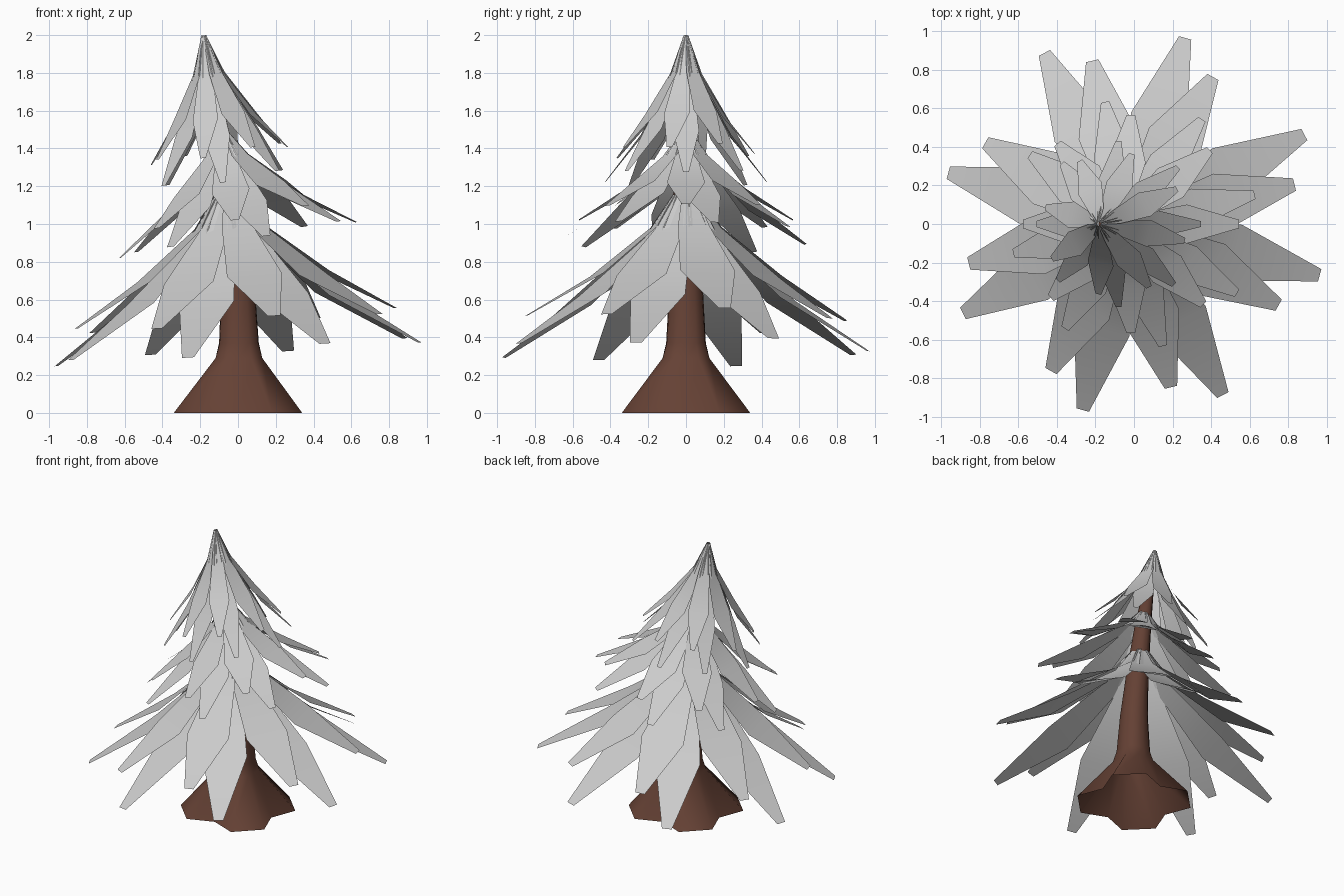
import bpy, bmesh, math
from mathutils import Matrix, Vector

if "Cube" in bpy.data.objects:
    bpy.data.objects.remove(bpy.data.objects["Cube"])


def finish(name, bm, mat=None, angle=40):
    me = bpy.data.meshes.new(name)
    bm.to_mesh(me)
    bm.free()
    ob = bpy.data.objects.new(name, me)
    bpy.context.collection.objects.link(ob)
    if mat:
        me.materials.append(mat)
    bpy.ops.object.select_all(action='DESELECT')
    bpy.context.view_layer.objects.active = ob
    ob.select_set(True)
    bpy.ops.object.shade_smooth_by_angle(angle=math.radians(angle))
    return ob


# Bough outline: radial fraction, drop fraction, half width
BOUGH = [(0.025, 0.0, 0.018), (0.2, 0.33, 0.085), (0.56, 0.69, 0.15), (1.0, 1.0, 0.033)]
# Four boughs per quarter turn: angle, reach, drop (long low ones, short high ones)
QUARTER = [(0, 1.0, 1.0), (-13.5, 0.87, 0.82), (43, 1.0, 0.97), (29, 0.87, 0.79)]


def tier(name, centre, reach, height, width, turn, tilt):
    """A ring of sixteen drooping boughs, tilted with the leaning trunk."""
    bm = bmesh.new()
    place = Matrix.Translation(centre) @ Matrix.Rotation(-tilt, 4, 'Y')
    for quarter in range(4):
        for angle, r, d in QUARTER:
            m = place @ Matrix.Rotation(math.radians(angle + turn + 90 * quarter), 4, 'Z')
            rows = []
            for f, drop, w in BOUGH:
                z = height * (1 - d * drop)
                rows.append([bm.verts.new(m @ Vector((f * r * reach, s * w * width, z)))
                             for s in (-1, 1)])
            for a, b in zip(rows, rows[1:]):
                bm.faces.new((a[0], b[0], b[1], a[1]))
    return finish(name, bm)


tier("lower_boughs", (0, 0, 0.31), 1.0, 0.91, 1.0, 74.6, 0.065)
tier("middle_boughs", (0, 0, 0.915), 0.65, 0.6, 0.67, 13.5, 0.15)
tier("upper_boughs", (-0.08, 0, 1.22), 0.43, 0.785, 0.46, 0, 0.13)

# Trunk: leaning tapered tube flaring into four root lobes, open underneath
bark = bpy.data.materials.new("bark")
bark.diffuse_color = (0.13, 0.053, 0.035, 1)
bark.use_nodes = True
bark.node_tree.nodes["Principled BSDF"].inputs["Base Color"].default_value = bark.diffuse_color
bm = bmesh.new()
SIDES = 12
# height, centre x, lobe radius, notch radius
SECTIONS = [(0, 0, 0.385, 0.27), (0.29, 0.005, 0.14, 0.12), (0.37, 0.005, 0.115, 0.105),
            (0.65, 0.0, 0.095, 0.09), (1.0, -0.03, 0.075, 0.075), (1.4, -0.08, 0.055, 0.055),
            (1.9, -0.165, 0.018, 0.018)]
rings = []
for z, cx, lobe, notch in SECTIONS:
    ring = []
    for i in range(SIDES):
        # each lobe is a pair of corners, with one notch between lobes
        a = math.radians(45 + 90 * (i // 3) + (-17, 17, 45)[i % 3])
        r = notch if i % 3 == 2 else lobe
        ring.append(bm.verts.new((cx + r * math.cos(a), r * math.sin(a), z)))
    rings.append(ring)
for a, b in zip(rings, rings[1:]):
    for i in range(SIDES):
        j = (i + 1) % SIDES
        bm.faces.new((a[i], a[j], b[j], b[i]))
bm.faces.new(rings[-1])
finish("trunk", bm, bark, 80)
